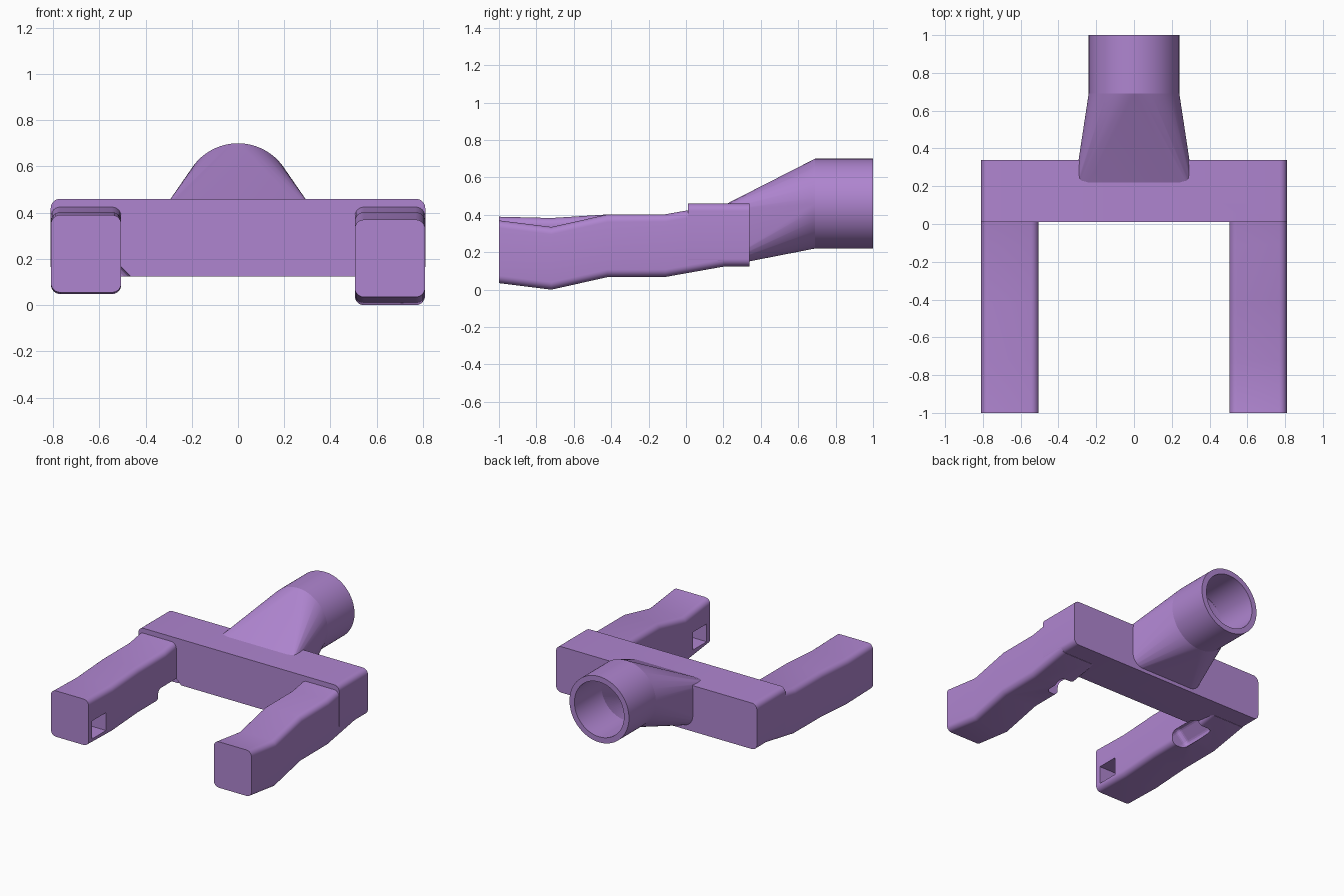
import bpy, bmesh, math
from mathutils import Matrix, Vector

if "Cube" in bpy.data.objects:
    bpy.data.objects.remove(bpy.data.objects["Cube"])

mat = bpy.data.materials.new("purple")
mat.diffuse_color = (0.43, 0.235, 0.63, 1)
mat.use_nodes = True
mat.node_tree.nodes["Principled BSDF"].inputs["Base Color"].default_value = mat.diffuse_color


def rounded_ring(x0, x1, z0, z1, y, r=0.04, seg=6):
    """Rounded rectangle in the xz plane at depth y."""
    pts = []
    corners = ((x1 - r, z1 - r), (x0 + r, z1 - r), (x0 + r, z0 + r), (x1 - r, z0 + r))
    for k, (cx, cz) in enumerate(corners):
        for i in range(seg + 1):
            a = math.pi / 2 * (k + i / seg)
            pts.append(Vector((cx + r * math.cos(a), y, cz + r * math.sin(a))))
    return pts


def circle_ring(r, y, z=0.46, n=96):
    return [Vector((r * math.cos(2 * math.pi * i / n), y, z + r * math.sin(2 * math.pi * i / n)))
            for i in range(n)]


def finish(bm, name, smooth=True):
    bmesh.ops.recalc_face_normals(bm, faces=bm.faces[:])
    me = bpy.data.meshes.new(name)
    bm.to_mesh(me)
    bm.free()
    ob = bpy.data.objects.new(name, me)
    bpy.context.collection.objects.link(ob)
    if smooth:
        me.materials.append(mat)
        bpy.ops.object.select_all(action='DESELECT')
        ob.select_set(True)
        bpy.context.view_layer.objects.active = ob
        bpy.ops.object.shade_smooth_by_angle(angle=math.radians(25))
    return ob


def loft(name, rings, closed=False):
    """Skin successive rings; cap the ends, or join last to first."""
    bm = bmesh.new()
    vs = [[bm.verts.new(p) for p in ring] for ring in rings]
    n = len(vs[0])
    pairs = list(zip(vs, vs[1:])) + ([(vs[-1], vs[0])] if closed else [])
    for a, b in pairs:
        for i in range(n):
            j = (i + 1) % n
            bm.faces.new((a[i], a[j], b[j], b[i]))
    if not closed:
        bm.faces.new(vs[0])
        bm.faces.new(vs[-1])
    return finish(bm, name)


def hull(name, points, smooth=True):
    bm = bmesh.new()
    for p in points:
        bm.verts.new(p)
    res = bmesh.ops.convex_hull(bm, input=bm.verts[:])
    junk = {g for g in res["geom_interior"] + res["geom_unused"] if isinstance(g, bmesh.types.BMVert)}
    bmesh.ops.delete(bm, geom=list(junk), context='VERTS')
    return finish(bm, name, smooth)


def hide(ob):
    ob.hide_render = True
    ob.display_type = 'WIRE'
    return ob


def box_cutter(name, centre, size, turn=0, bevel=0):
    bm = bmesh.new()
    bmesh.ops.create_cube(bm, size=1, matrix=Matrix.Translation(centre)
                          @ Matrix.Rotation(turn, 4, 'Y') @ Matrix.Diagonal((*size, 1)))
    ob = finish(bm, name, False)
    if bevel:
        m = ob.modifiers.new("round", 'BEVEL')
        m.width, m.segments = bevel, 4
    return hide(ob)


def cut(ob, cutter):
    m = ob.modifiers.new("cut", 'BOOLEAN')
    m.operation, m.solver, m.object = 'DIFFERENCE', 'EXACT', cutter


# cross bar
bar = loft("cross_bar", [rounded_ring(-0.81, 0.81, 0.125, 0.46, y) for y in (0.01, 0.34)])

# bent arms: (y, bottom z) stations, with pocket and slot cutters
H = 0.335
tail = [(-0.42, 0.067), (-0.11, 0.068), (0.2, 0.123)]
arms = {
    "left": (-1, [(-1, 0.055), (-0.72, 0.048)] + tail, 0.16, (-0.2, 0.07)),
    "right": (1, [(-1, 0.035), (-0.72, 0.0)] + tail, 0.135, (-0.2, -0.02)),
}
for side, (s, path, pocket_z, (y0, y1)) in arms.items():
    a, b = sorted((s * 0.505, s * 0.809))
    arm = loft(side + "_arm", [rounded_ring(a, b, z, z + H, y) for y, z in path])
    pocket = box_cutter(side + "_pocket_cutter", (s * 0.565, -0.88, pocket_z), (0.15, 0.16, 0.13))
    slot = box_cutter(side + "_slot_cutter", (s * 0.52, (y0 + y1) / 2, 0.08),
                      (0.14, y1 - y0, 0.2), s * math.pi / 4, 0.03)
    cut(arm, pocket)
    cut(arm, slot)
    if side == "left":
        cut(bar, slot)

# round socket pipe
R, RI = 0.24, 0.2
loft("socket_pipe", [circle_ring(R, 0.69), circle_ring(R, 1), circle_ring(RI, 1), circle_ring(RI, 0.69)], True)

# flared neck blending the pipe into the bar, hollowed inside
neck = hull("flared_neck", rounded_ring(-0.29, 0.29, 0.14, 0.45, 0.2)
            + rounded_ring(-0.31, 0.31, 0.13, 0.461, 0.23) + circle_ring(R, 0.69))
bore = hide(hull("bore_cutter", rounded_ring(-0.26, 0.26, 0.175, 0.415, 0.25)
                 + circle_ring(RI, 0.695), False))
cut(neck, bore)
cut(bar, bore)
